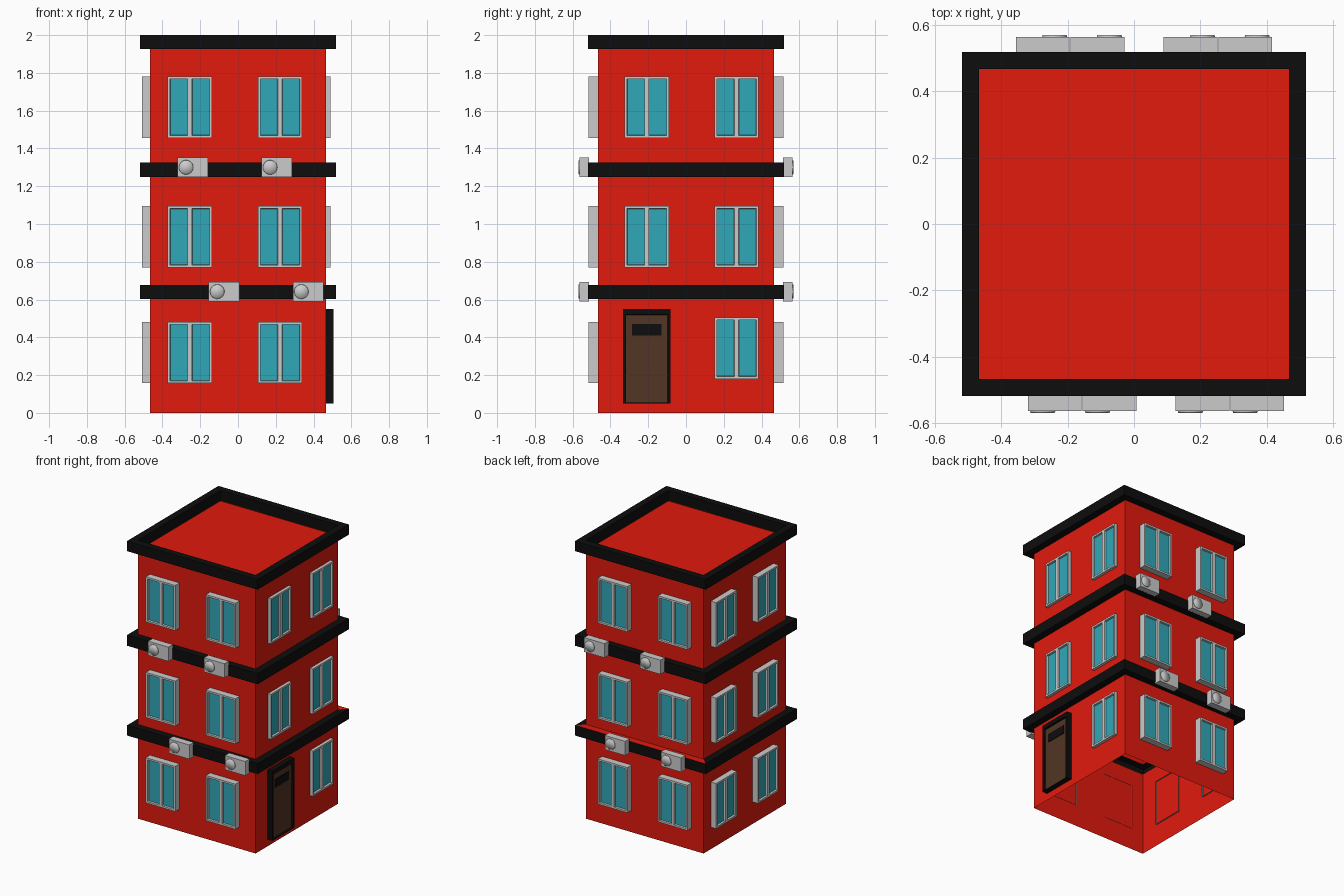
import bpy, bmesh
from math import pi
from mathutils import Matrix, Vector

if "Cube" in bpy.data.objects:
    bpy.data.objects.remove(bpy.data.objects["Cube"])


def material(name, rgb):
    m = bpy.data.materials.new(name)
    m.diffuse_color = (*rgb, 1)
    m.use_nodes = True
    m.node_tree.nodes["Principled BSDF"].inputs["Base Color"].default_value = m.diffuse_color
    return m


RED = material("red_wall", (0.76, 0.01, 0.004))
BLACK = material("black_trim", (0.004, 0.004, 0.004))
GLASS = material("blue_glass", (0.03, 0.39, 0.48))
BROWN = material("brown_door", (0.085, 0.035, 0.018))


def to_mesh(bm, name, mats):
    me = bpy.data.meshes.new(name)
    bm.to_mesh(me)
    bm.free()
    for m in mats:
        me.materials.append(m)
    return me


def place(me, name, side, u, out, z):
    """Put a mesh on a wall: side 0 front, 1 right, 2 back, 3 left."""
    ob = bpy.data.objects.new(name, me)
    bpy.context.collection.objects.link(ob)
    ob.matrix_world = Matrix.Rotation(side * pi / 2, 4, 'Z') @ Matrix.Translation((u, -out, z))
    return ob


def add_box(bm, size, center):
    bmesh.ops.create_cube(bm, size=1, matrix=Matrix.Translation(center) @ Matrix.Diagonal((*size, 1)))


def framed_panel(name, xs, zs, depth, recess, mats):
    """Open-backed frame facing -y; odd cells become recessed panels."""
    bm = bmesh.new()
    cx = xs[-1] / 2
    grid = [[bm.verts.new((x - cx, 0, z)) for x in xs] for z in zs]
    panels = []
    for r in range(len(zs) - 1):
        for c in range(len(xs) - 1):
            f = bm.faces.new((grid[r][c], grid[r][c + 1], grid[r + 1][c + 1], grid[r + 1][c]))
            if r % 2 and c % 2:
                panels.append(f)
    rim = [e for e in bm.edges if e.is_boundary]
    ext = bmesh.ops.extrude_edge_only(bm, edges=rim)
    moved = [g for g in ext["geom"] if isinstance(g, bmesh.types.BMVert)]
    bmesh.ops.translate(bm, verts=moved, vec=Vector((0, depth, 0)))
    bmesh.ops.inset_individual(bm, faces=panels, thickness=0.002, depth=-recess)
    for f in panels:
        f.material_index = 1
    return to_mesh(bm, name, mats)


# Building shell: square profile (half width, z) with storey bands and recessed roof
W, B = 0.467, 0.518
profile = [(W, 0), (W, 0.603), (B, 0.603), (B, 0.677), (W, 0.677),
           (W, 1.248), (B, 1.248), (B, 1.325), (W, 1.325),
           (W, 1.927), (B, 1.927), (B, 2.0), (W, 2.0), (W, 1.925)]
bm = bmesh.new()
rings = [[bm.verts.new((sx * h, sy * h, z)) for sx, sy in ((-1, -1), (1, -1), (1, 1), (-1, 1))]
         for h, z in profile]
for k in range(len(rings) - 1):
    for i in range(4):
        j = (i + 1) % 4
        f = bm.faces.new((rings[k][i], rings[k][j], rings[k + 1][j], rings[k + 1][i]))
        plain = k in (0, 4, 8) or (k == 3 and i == 2)   # one red ledge at the back
        f.material_index = 0 if plain else 1
bm.faces.new(rings[-1])
place(to_mesh(bm, "building_shell", [RED, BLACK]), "building_shell", 0, 0, 0, 0)

# Windows, two per storey on each wall
window = framed_panel("window", [0, 0.013, 0.106, 0.129, 0.222, 0.235],
                      [0, 0.013, 0.312, 0.325], 0.05, 0.014, [None, GLASS])
walls = [((-0.255, 0.2225), 0.515), ((-0.2075, 0.2675), 0.489),
         ((0.255, -0.2225), 0.515), ((0.2075, -0.2675), 0.509)]
for side, (us, out) in enumerate(walls):
    for floor, z in enumerate((0.157, 0.77, 1.456)):
        for u in us:
            if side == 1 and floor == 0:
                if u < 0:
                    continue        # the door goes here
                z = 0.18
            place(window, "window", side, u, out, z)

# Door with frame and small viewing slot
door = framed_panel("door", [0, 0.014, 0.236, 0.25], [0, 0.004, 0.47, 0.5],
                    0.04, 0.014, [BLACK, BROWN])
place(door, "door", 1, -0.2075, 0.506, 0.05)
bm = bmesh.new()
add_box(bm, (0.155, 0.006, 0.06), (0, 0, 0))
place(to_mesh(bm, "door_slot", [BLACK]), "door_slot", 1, -0.2075, 0.494, 0.44)

# Air conditioner units: box body and round domed fan cover
bm = bmesh.new()
add_box(bm, (0.162, 0.05, 0.102), (0, 0, 0))
ac_body = to_mesh(bm, "cooler_body", [])
bm = bmesh.new()
bmesh.ops.create_cone(bm, cap_ends=True, segments=32, radius1=0.039, radius2=0.036, depth=0.008,
                      matrix=Matrix.Translation((-0.036, -0.027, 0)) @ Matrix.Rotation(pi / 2, 4, 'X'))
for f in bm.faces:
    f.smooth = True
ac_fan = to_mesh(bm, "cooler_fan", [])
for side, shift in ((0, 0), (2, -0.096)):
    for z, us in ((1.3, (-0.239, 0.206)), (0.642, (-0.074, 0.371))):
        for u in us:
            place(ac_body, "cooler_body", side, u + shift, 0.538, z)
            place(ac_fan, "cooler_fan", side, u + shift, 0.538, z)
